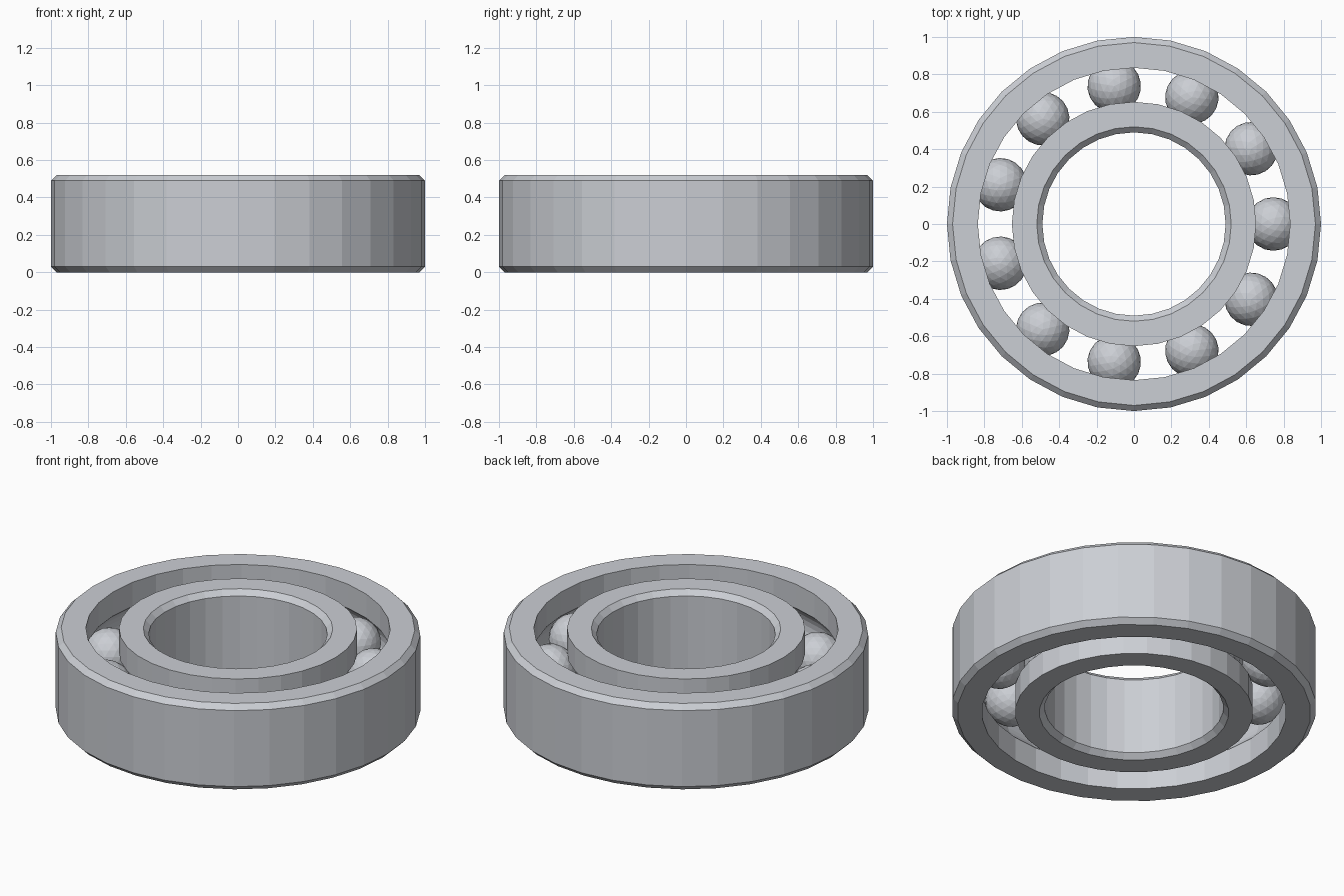
import bpy, bmesh, math
from mathutils import Matrix, Vector

cube = bpy.data.objects.get("Cube")
if cube:
    bpy.data.objects.remove(cube, do_unlink=True)

HEIGHT = 0.52
MID = HEIGHT / 2
CHAMFER = 0.03
PITCH = 0.745          # radius of the circle of ball centres
BALL = 0.143
GROOVE = 0.146
SEGMENTS = 32
BALLS = 11

steel = bpy.data.materials.new("steel grey")
steel.use_nodes = True
colour = (0.60, 0.62, 0.66, 1)
steel.diffuse_color = colour
steel.node_tree.nodes["Principled BSDF"].inputs["Base Color"].default_value = colour


def add_object(name, bm):
    mesh = bpy.data.meshes.new(name)
    bm.to_mesh(mesh)
    bm.free()
    mesh.materials.append(steel)
    obj = bpy.data.objects.new(name, mesh)
    bpy.context.collection.objects.link(obj)
    return obj


def race_ring(name, chamfered, grooved):
    """Lathe a ring: chamfered wall on one side, ball groove on the other."""
    side = 1 if chamfered > grooved else -1
    flat = chamfered - side * CHAMFER
    profile = [(grooved, 0), (flat, 0), (chamfered, CHAMFER),
               (chamfered, HEIGHT - CHAMFER), (flat, HEIGHT), (grooved, HEIGHT)]
    # Groove arc, from the top lip to the bottom lip
    half = math.acos(abs(grooved - PITCH) / GROOVE)
    steps = 8
    for i in range(steps + 1):
        a = half - 2 * half * i / steps
        profile.append((PITCH + side * GROOVE * math.cos(a),
                        MID + GROOVE * math.sin(a)))
    bm = bmesh.new()
    loops = []
    for s in range(SEGMENTS):
        a = math.tau * s / SEGMENTS
        loops.append([bm.verts.new((r * math.cos(a), r * math.sin(a), z))
                      for r, z in profile])
    count = len(profile)
    for s in range(SEGMENTS):
        here, there = loops[s], loops[(s + 1) % SEGMENTS]
        for i in range(count):
            j = (i + 1) % count
            bm.faces.new((here[i], there[i], there[j], here[j]))
    bmesh.ops.recalc_face_normals(bm, faces=bm.faces)
    return add_object(name, bm)


# Outer and inner races
race_ring("outer_ring", 1.0, 0.835)
race_ring("inner_ring", 0.49, 0.653)

# Faceted balls spaced evenly around the track
for n in range(BALLS):
    bm = bmesh.new()
    turn = Matrix.Rotation(math.tau * n / BALLS, 4, "Z")
    place = turn @ Matrix.Translation(Vector((PITCH, 0, MID)))
    bmesh.ops.create_icosphere(bm, subdivisions=3, radius=BALL, matrix=place)
    add_object(f"ball_{n + 1}", bm)
